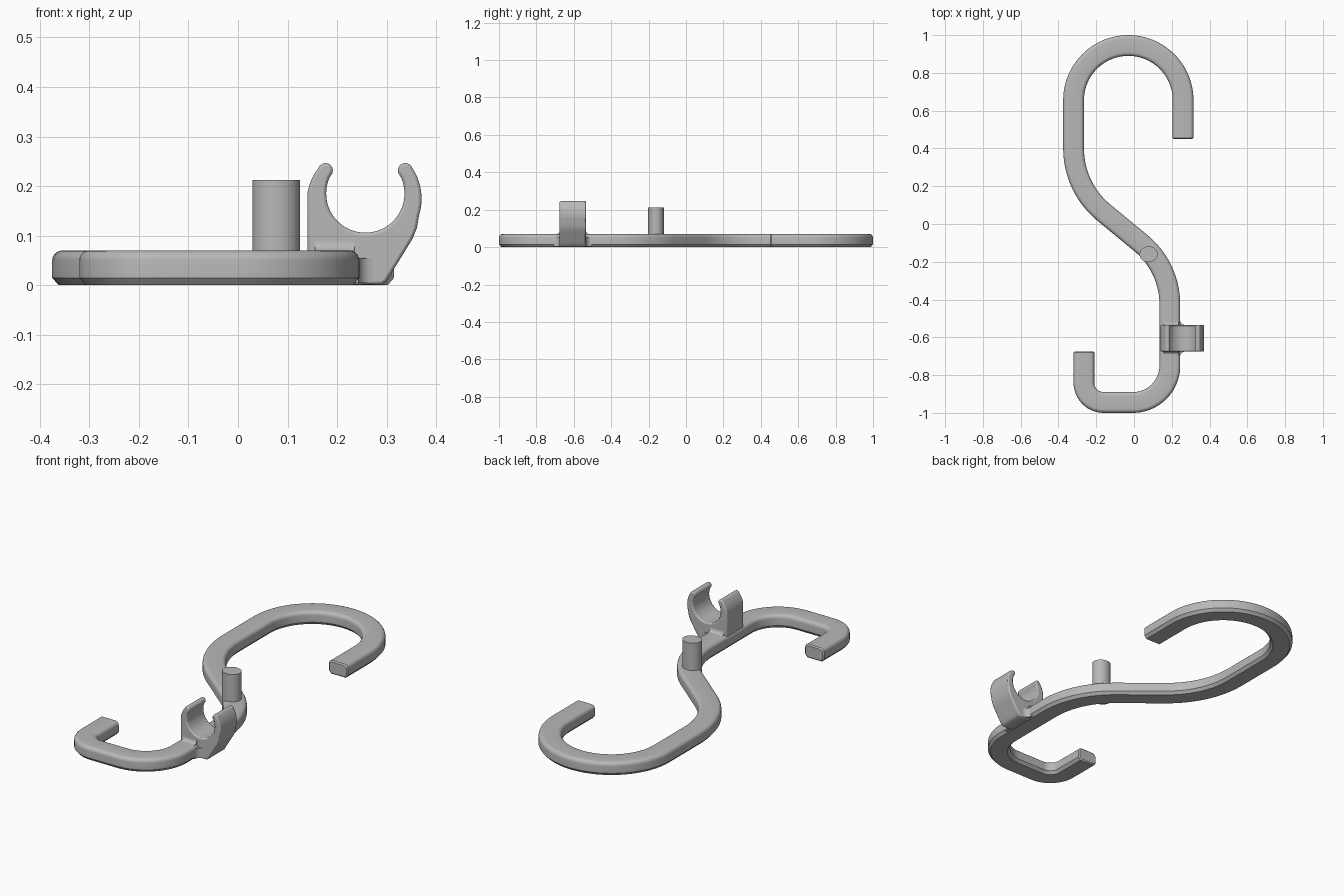
import bpy, bmesh, math
from math import sin, cos, radians

if "Cube" in bpy.data.objects:
    bpy.data.objects.remove(bpy.data.objects["Cube"])

grey = bpy.data.materials.new("plain grey")
grey.diffuse_color = (0.48, 0.48, 0.48, 1)
grey.use_nodes = True
grey.node_tree.nodes["Principled BSDF"].inputs["Base Color"].default_value = grey.diffuse_color


def finish(name, bm, angle=35, bevel=0):
    bmesh.ops.recalc_face_normals(bm, faces=bm.faces)
    mesh = bpy.data.meshes.new(name)
    bm.to_mesh(mesh)
    bm.free()
    mesh.materials.append(grey)
    ob = bpy.data.objects.new(name, mesh)
    bpy.context.collection.objects.link(ob)
    bpy.ops.object.select_all(action='DESELECT')
    ob.select_set(True)
    bpy.context.view_layer.objects.active = ob
    if bevel:
        mod = ob.modifiers.new("soft edges", 'BEVEL')
        mod.width, mod.segments = bevel, 2
        mod.limit_method, mod.angle_limit = 'ANGLE', radians(50)
    bpy.ops.object.shade_smooth_by_angle(angle=radians(angle))
    return ob


def loft(bm, rings):
    """Skin a list of point rings and close both ends."""
    vs = [[bm.verts.new(p) for p in r] for r in rings]
    n = len(vs[0])
    for a, b in zip(vs, vs[1:]):
        for i in range(n):
            bm.faces.new((a[i], a[(i + 1) % n], b[(i + 1) % n], b[i]))
    bm.faces.new(vs[0])
    bm.faces.new(vs[-1])


def arc(cx, cy, r, a0, a1, n, r1=None):
    r1 = r if r1 is None else r1
    out = []
    for i in range(n + 1):
        t = i / n
        a, rad = radians(a0 + (a1 - a0) * t), r + (r1 - r) * t
        out.append((cx + rad * cos(a), cy + rad * sin(a)))
    return out


# S-shaped centre line: (length, 0) is straight, (radius, turn) is a bend
moves = [(0.205, 0), (0.29, 180), (0.255, 0), (0.44, 50.5), (0.255, 0),
         (0.42, -50.5), (0.324, 0), (0.195, -90), (0.155, 0), (0.105, -90), (0.165, 0)]
x, y, head = 0.26, 0.45, 90.0
path = [(x, y, head)]
for size, turn in moves:
    if turn == 0:
        x += size * cos(radians(head))
        y += size * sin(radians(head))
        path.append((x, y, head))
        continue
    side = 1 if turn > 0 else -1
    cx, cy = x - side * size * sin(radians(head)), y + side * size * cos(radians(head))
    steps = math.ceil(abs(turn) / 4)
    h0 = head
    for i in range(1, steps + 1):
        head = h0 + turn * i / steps
        x = cx + side * size * sin(radians(head))
        y = cy - side * size * cos(radians(head))
        path.append((x, y, head))

# bar cross-section: rounded top edges, small chamfer below
W, H, R = 0.055, 0.07, 0.02
section = [(-W + 0.013, 0), (W - 0.013, 0), (W, 0.015)]
section += arc(W - R, H - R, R, 0, 90, 5) + arc(-W + R, H - R, R, 90, 180, 5)
section += [(-W, 0.015)]


def ring(px, py, h, inset=0.0):
    k, kz = 1 - inset / W, 1 - inset / (H / 2)
    return [(px - sin(radians(h)) * u * k, py + cos(radians(h)) * u * k,
             H / 2 + (v - H / 2) * kz) for u, v in section]


def along(p, d):
    return (p[0] + d * cos(radians(p[2])), p[1] + d * sin(radians(p[2])), p[2])


E = 0.006  # softened tips
first, last = path[0], path[-1]
rings = [ring(*first, E), ring(*along(first, E))]
rings += [ring(*p) for p in path[1:-1]]
rings += [ring(*along(last, -E)), ring(*last, E)]
bm = bmesh.new()
loft(bm, rings)
finish("s_hook_bar", bm)

# round-ended open clip, profile in x and z
CX, CZ = 0.257, 0.185
y0, y1 = -0.675, -0.535
tip = 0.093
tl = (CX + tip * cos(radians(150)), CZ + tip * sin(radians(150)))
tr = (CX + tip * cos(radians(30)), CZ + tip * sin(radians(30)))
prof = [(0.14, 0.006)]
prof += arc(CX, CZ, 0.117, 180, 152, 6, 0.108)
prof += arc(*tl, 0.015, 140, -20, 8)
prof += arc(CX, CZ, 0.079, 156, 384, 40)
prof += arc(*tr, 0.015, 200, 40, 8)
prof += arc(CX, CZ, 0.108, 28, -22, 10, 0.117)
prof += [(0.361, 0.115), (0.353, 0.095), (0.342, 0.077), (0.31, 0.025),
         (0.300, 0.008), (0.290, 0.001), (0.15, 0.001)]
bm = bmesh.new()
loft(bm, [[(px, yy, pz) for px, pz in prof] for yy in (y0, y1)])
finish("open_clip", bm, 35, 0.006)

# concave fillets where the clip grows out of the bar, on both sides
F = 0.03
for label, face, s in (("front", y0, -1), ("back", y1, 1)):
    # side fillet, standing in the corner beside the bar
    curve = arc(0.243 + F, F, F, 180, 270, 6)
    pts = [(0.22, F)] + curve + [(0.243 + F, -0.02), (0.22, -0.02)]
    bm = bmesh.new()
    loft(bm, [[(px, face + s * d, z) for px, d in pts] for z in (0.004, 0.055)])
    finish(label + "_side_fillet", bm)
    # top fillet, lying on the bar
    f = 0.02
    curve = arc(f, H - 0.001 + f, f, 180, 270, 6)
    pts = [(-0.02, H + f)] + curve + [(f, 0.05), (-0.02, 0.05)]
    bm = bmesh.new()
    loft(bm, [[(px, face + s * d, z) for d, z in pts] for px in (0.155, 0.235)])
    finish(label + "_top_fillet", bm)

# upright oval peg
bm = bmesh.new()
loft(bm, [[(0.077 + 0.048 * cos(math.tau * i / 48), -0.16 + 0.042 * sin(math.tau * i / 48), z)
           for i in range(48)] for z in (0.004, 0.212)])
finish("upright_peg", bm)
